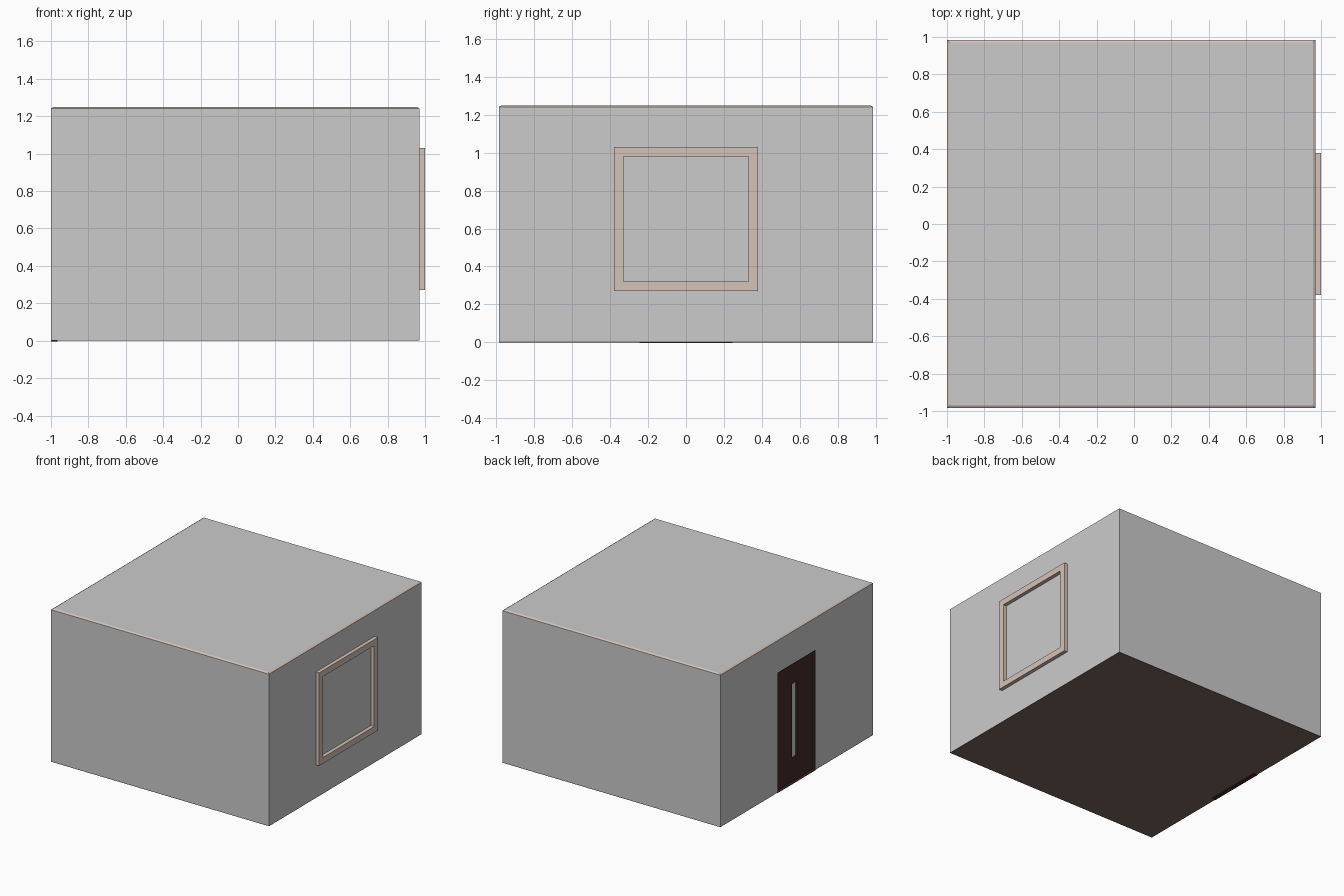
import bpy, bmesh

if "Cube" in bpy.data.objects:
    bpy.data.objects.remove(bpy.data.objects["Cube"])


def material(name, rgb):
    m = bpy.data.materials.new(name)
    m.diffuse_color = (*rgb, 1)
    m.use_nodes = True
    m.node_tree.nodes["Principled BSDF"].inputs["Base Color"].default_value = m.diffuse_color
    return m


BEIGE = material("beige trim", (0.66, 0.54, 0.48))
FLOOR = material("brown floor", (0.20, 0.13, 0.105))
DOOR = material("dark wood", (0.055, 0.022, 0.022))


def finish(name, bm, mat):
    bmesh.ops.recalc_face_normals(bm, faces=bm.faces)
    mesh = bpy.data.meshes.new(name)
    bm.to_mesh(mesh)
    bm.free()
    ob = bpy.data.objects.new(name, mesh)
    bpy.context.collection.objects.link(ob)
    if mat:
        mesh.materials.append(mat)
    return ob


def box(name, lo, hi, mat=None):
    bm = bmesh.new()
    bmesh.ops.create_cube(bm, size=1)
    for v in bm.verts:
        v.co = [(l + h) / 2 + c * (h - l) for l, h, c in zip(lo, hi, v.co)]
    return finish(name, bm, mat)


def ring(name, sections, place, mat):
    """Closed rectangular frame; each section is (u0, u1, v0, v1, depth)."""
    bm = bmesh.new()
    loops = []
    for u0, u1, v0, v1, d in sections:
        corners = ((u0, v0), (u1, v0), (u1, v1), (u0, v1))
        loops.append([bm.verts.new(place(u, v, d)) for u, v in corners])
    for a, b in zip(loops, loops[1:] + loops[:1]):
        for i in range(4):
            j = (i + 1) % 4
            bm.faces.new((a[i], a[j], b[j], b[i]))
    return finish(name, bm, mat)


def side_frame(name, outer, inner, x0, x1, mat):
    """Square-edged frame lying in the yz plane between x0 and x1."""
    return ring(name, [(*outer, x0), (*outer, x1), (*inner, x1), (*inner, x0)],
                lambda u, v, d: (d, u, v), mat)


X0, X1, Y, TOP = -1.0, 0.97, 0.985, 1.25
RIM = 0.014

# Wall block with a shallow doorway recess in the left side
walls = box("walls", (X0, -Y, 0.004), (X1, Y, TOP - 0.008))
cutter = box("doorway_cutter", (X0 - 0.1, -0.245, -0.1), (X0 + 0.035, 0.245, 0.98))
cutter.hide_render = True
cutter.hide_viewport = True
cut = walls.modifiers.new("doorway", 'BOOLEAN')
cut.operation = 'DIFFERENCE'
cut.object = cutter
cut.solver = 'EXACT'

# Floor slab
box("floor", (X0 + 0.036, -Y, 0.0), (X1, Y, 0.004), FLOOR)
for s in (-1, 1):
    y0, y1 = sorted((s * 0.245, s * Y))
    box("floor_edge", (X0, y0, 0.0), (X0 + 0.036, y1, 0.004), FLOOR)

# Ceiling panel and sloped rim around it
box("ceiling", (X0 + RIM, -Y + RIM, TOP - 0.009), (X1 - RIM, Y - RIM, TOP))
low, high = (X0, X1, -Y, Y), (X0 + RIM, X1 - RIM, -Y + RIM, Y - RIM)
ring("top_rim", [(*low, TOP - 0.008), (*high, TOP), (*high, TOP - 0.008)],
     lambda u, v, d: (u, v, d), BEIGE)

# Window frame on the right side
side_frame("window_frame", (-0.38, 0.38, 0.27, 1.03),
           (-0.33, 0.33, 0.32, 0.98), X1, 1.0, BEIGE)

# Door lining and recessed leaf with a narrow slot
side_frame("door_lining", (-0.245, 0.245, -0.004, 0.98),
           (-0.24, 0.24, 0.001, 0.975), X0, X0 + 0.035, DOOR)
side_frame("door_leaf", (-0.24, 0.24, 0.001, 0.975),
           (-0.033, 0.033, 0.19, 0.80), X0 + 0.02, X0 + 0.034, DOOR)
